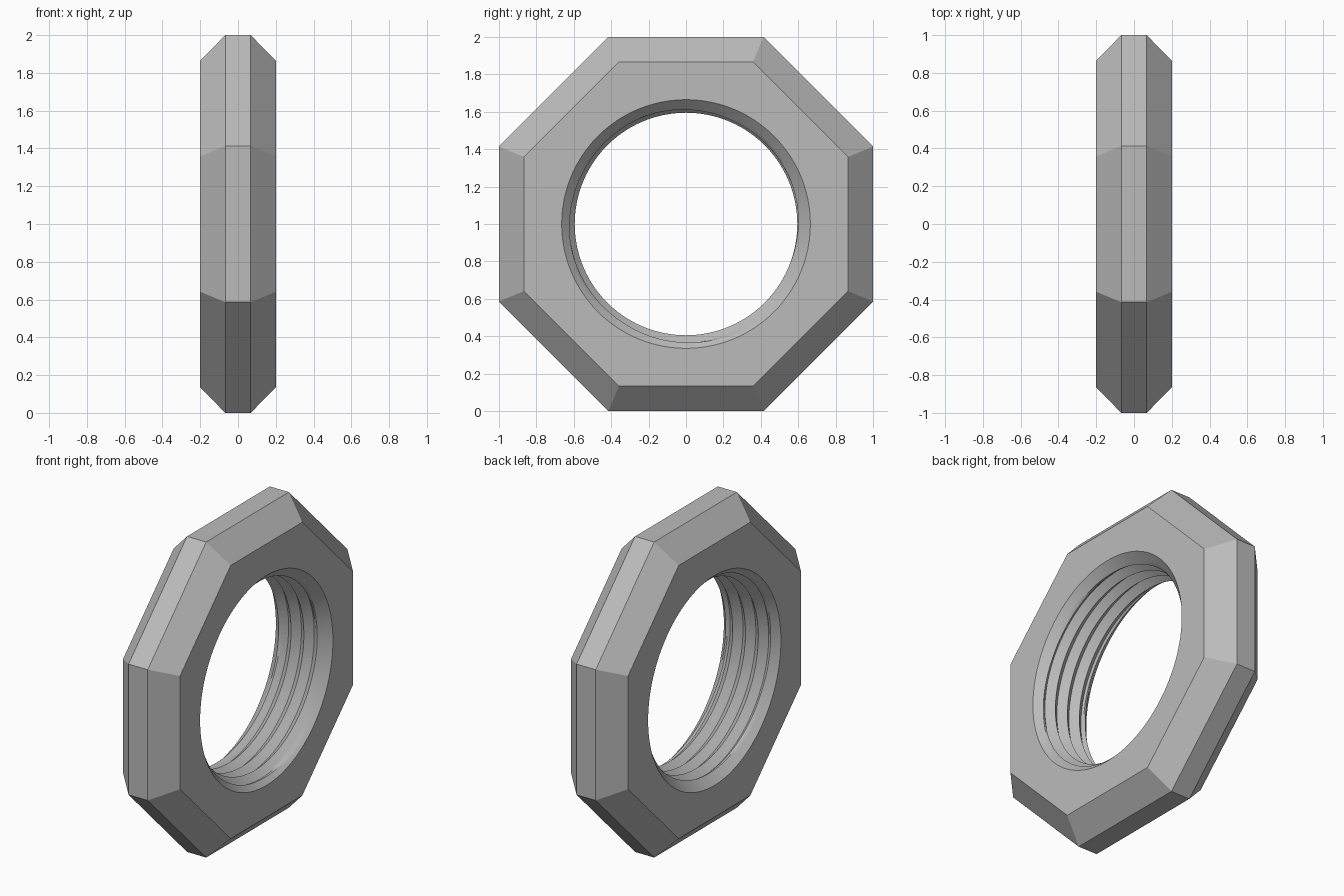
import bpy
import bmesh
from math import pi, sin, cos

if "Cube" in bpy.data.objects:
    bpy.data.objects.remove(bpy.data.objects["Cube"])

SEGMENTS = 96          # divisible by 8 so columns land on the octagon corners
HALF = 0.2             # half thickness
FLAT = 0.067           # half width of the rim band
CREST, ROOT, MOUTH = 0.595, 0.635, 0.665
PITCH = 0.09
STEPS = 8              # points along one thread pitch


def octagon_radius(apothem, angle):
    local = (angle + pi / 8) % (pi / 4) - pi / 8
    return apothem / cos(local)


def bore_point(k, angle):
    """Helical thread point, opened out by a 45 degree chamfer at both faces."""
    x = PITCH * (k / STEPS + angle / (2 * pi))
    x = max(-HALF, min(HALF, x))
    wave = abs((k % STEPS) / STEPS * 2 - 1)
    radius = CREST + (ROOT - CREST) * wave
    return x, max(radius, MOUTH - (HALF - abs(x)))


def column(angle):
    """Closed cross-section: threaded bore, then bevelled octagonal rim."""
    points = [bore_point(k, angle) for k in range(-4 * STEPS, 3 * STEPS + 1)]
    for x, apothem in ((HALF, 0.866), (FLAT, 1), (-FLAT, 1), (-HALF, 0.866)):
        points.append((x, octagon_radius(apothem, angle)))
    return points


# Octagonal threaded nut
bm = bmesh.new()
columns = []
for j in range(SEGMENTS + 1):
    a = 2 * pi * j / SEGMENTS
    columns.append([bm.verts.new((x, r * cos(a), 1 + r * sin(a)))
                    for x, r in column(a)])
for left, right in zip(columns, columns[1:]):
    count = len(left)
    for i in range(count):
        n = (i + 1) % count
        bm.faces.new((left[i], left[n], right[n], right[i]))
bmesh.ops.remove_doubles(bm, verts=bm.verts, dist=1e-5)
bmesh.ops.recalc_face_normals(bm, faces=bm.faces)

mesh = bpy.data.meshes.new("octagonal_nut")
bm.to_mesh(mesh)
bm.free()
nut = bpy.data.objects.new("octagonal_nut", mesh)
bpy.context.collection.objects.link(nut)

# Plain grey metal
grey = bpy.data.materials.new("plain_grey")
grey.use_nodes = True
colour = (0.5, 0.5, 0.5, 1)
grey.diffuse_color = colour
grey.node_tree.nodes["Principled BSDF"].inputs["Base Color"].default_value = colour
mesh.materials.append(grey)

# Smooth bore, crisp rim edges
bpy.ops.object.select_all(action="DESELECT")
nut.select_set(True)
bpy.context.view_layer.objects.active = nut
bpy.ops.object.shade_smooth_by_angle(angle=pi / 6)
